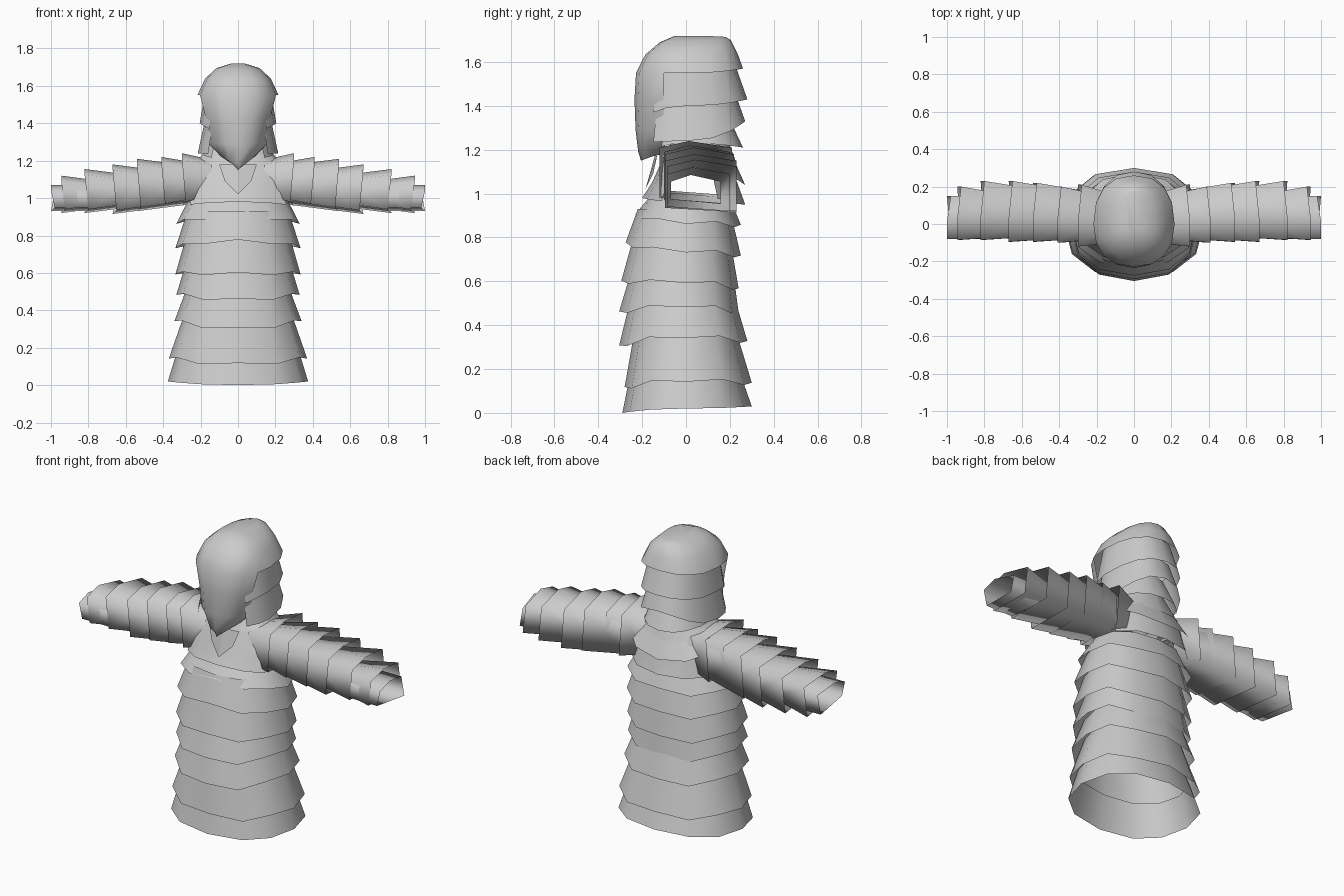
import bpy, bmesh, math

if "Cube" in bpy.data.objects:
    bpy.data.objects.remove(bpy.data.objects["Cube"])

cloth = bpy.data.materials.new("pale grey cloth")
cloth.diffuse_color = (0.6, 0.6, 0.6, 1)
cloth.use_nodes = True
cloth.node_tree.nodes["Principled BSDF"].inputs["Base Color"].default_value = cloth.diffuse_color


def ring(hx, yf, yb, zf, zs, zb, n, zigzag=0.0):
    """Rounded oval: half width, front/back depth, height at front/side/back."""
    pts = []
    for i in range(n):
        a = 2 * math.pi * i / n
        c, s = math.cos(a), math.sin(a)
        x = hx * math.copysign(abs(c) ** 0.85, c)
        y = (yb if s > 0 else yf) * math.copysign(abs(s) ** 0.85, s)
        z = zs + ((zb if s > 0 else zf) - zs) * s * s
        pts.append((x, y, z + zigzag * (1 if i % 2 else -1)))
    return pts


def shell(name, rings, keep=lambda row, s, c: True, cap=False):
    """Open skin through matching rings; keep() drops faces by row and direction."""
    bm = bmesh.new()
    rows = [[bm.verts.new(p) for p in r] for r in rings]
    n = len(rings[0])
    for r in range(len(rows) - 1):
        for i in range(n):
            a = 2 * math.pi * (i + 0.5) / n
            if keep(r, math.sin(a), math.cos(a)):
                j = (i + 1) % n
                bm.faces.new((rows[r][i], rows[r][j], rows[r + 1][j], rows[r + 1][i]))
    if cap:
        bm.faces.new(rows[-1])
    bmesh.ops.delete(bm, geom=[v for v in bm.verts if not v.link_faces], context='VERTS')
    me = bpy.data.meshes.new(name)
    bm.to_mesh(me)
    bm.free()
    me.materials.append(cloth)
    me.shade_smooth()
    ob = bpy.data.objects.new(name, me)
    bpy.context.collection.objects.link(ob)
    return ob


# Robe tiers: hem (width, front, back, z front, z side, z back), top (width, front, back, z)
tiers = [
    ((.375, .29, .30, .00, .02, .03), (.32, .25, .24, .20)),
    ((.37, .28, .30, .11, .15, .13), (.28, .23, .22, .40)),
    ((.34, .305, .28, .30, .35, .32), (.27, .25, .22, .53)),
    ((.33, .305, .24, .455, .49, .45), (.27, .24, .21, .68)),
    ((.335, .295, .24, .595, .60, .56), (.275, .24, .20, .80)),
    ((.335, .275, .25, .77, .74, .71), (.27, .22, .20, .93)),
    ((.33, .23, .25, .90, .87, .85), (.27, .17, .20, .98)),
]
for k, (hem, (hx, yf, yb, z)) in enumerate(tiers):
    shell(f"robe_tier_{k + 1}", [ring(*hem, 12, 0.008 if k else 0),
                                 ring(hx, yf, yb, z, z, z, 12)])

# Chest and shoulders, with open armholes
shell("chest", [
    ring(.29, .20, .27, .98, .96, .95, 12),
    ring(.29, .155, .23, 1.05, 1.05, 1.06, 12),
    ring(.27, .11, .21, 1.15, 1.17, 1.15, 12),
    ring(.20, .09, .19, 1.19, 1.21, 1.21, 12),
    ring(.12, .06, .16, 1.25, 1.24, 1.25, 12),
], keep=lambda r, s, c: r > 1 or abs(c) < .9)

# Back cape under the hood
shell("back_cape", [
    ring(.30, .10, .27, 1.08, 1.12, 1.04, 12),
    ring(.17, .10, .18, 1.22, 1.23, 1.24, 12),
], keep=lambda r, s, c: s > 0)


# Folded collar points on the chest
for side in (-1, 1):
    bm = bmesh.new()
    v = [bm.verts.new(p) for p in ((0, -.185, 1.02), (side * .07, -.15, 1.09),
                                   (side * .10, -.13, 1.18), (0, -.14, 1.18))]
    bm.faces.new(v)
    me = bpy.data.meshes.new("collar_flap")
    bm.to_mesh(me)
    bm.free()
    me.materials.append(cloth)
    bpy.context.collection.objects.link(bpy.data.objects.new("collar_flap", me))


# Sleeves: five-sided cuffs flaring outward
def section(x, zl, zh, yf, yb, lean):
    ym = yf * .6 + yb * .4
    return [(x - lean, yf, zl + .02), (x, yb, zl), (x - lean, yb, zh - .03),
            (x, ym, zh), (x, yf, zh - .03)]


# start x, end x, end z low, z high, y front, y back
sleeves = [
    (.14, .30, .96, 1.24, -.12, .21), (.20, .41, .95, 1.22, -.10, .20),
    (.27, .54, .93, 1.21, -.095, .22), (.40, .67, .915, 1.18, -.095, .23),
    (.54, .82, .92, 1.155, -.085, .23), (.68, .945, .92, 1.12, -.085, .20),
    (.80, 1.0, .93, 1.07, -.08, .15),
]
for side, label in ((1, "left"), (-1, "right")):
    for k, (x0, x1, zl, zh, yf, yb) in enumerate(sleeves):
        d = .035 if k < 6 else 0
        rings = [section(x0, zl + d, zh - d, yf + d * .5, yb - d * 1.2, 0),
                 section(x1, zl, zh, yf, yb, .02)]
        rings = [[(side * x, y, z) for x, y, z in r] for r in rings]
        shell(f"{label}_sleeve_{k + 1}", rings)

# Hood dome running down into the pointed face mask
N = 16
shell("hood_and_mask", [
    ring(.012, .205, .10, 1.15, 1.19, 1.19, N),
    ring(.10, .218, .10, 1.19, 1.23, 1.23, N),
    ring(.165, .23, .15, 1.29, 1.29, 1.29, N),
    ring(.18, .235, .15, 1.43, 1.41, 1.41, N),
    ring(.217, .228, .26, 1.55, 1.55, 1.57, N),
    ring(.175, .185, .235, 1.635, 1.64, 1.64, N),
    ring(.115, .12, .205, 1.69, 1.695, 1.70, N),
    ring(.035, .05, .18, 1.72, 1.72, 1.715, N),
], keep=lambda r, s, c: r > 3 or s < -.5, cap=True)

# Overlapping hood tiers wrapping sides and back
hood = [
    ((.205, .20, .28, 1.34, 1.40, 1.43), (.17, .16, .22, 1.60)),
    ((.215, .20, .27, 1.23, 1.24, 1.33), (.165, .17, .22, 1.47)),
    ((.19, .15, .26, 1.20, 1.23, 1.21), (.14, .12, .18, 1.38)),
]
for k, (hem, (hx, yf, yb, z)) in enumerate(hood):
    shell(f"hood_tier_{k + 1}", [ring(*hem, N), ring(hx, yf, yb, z, z, z, N)],
          keep=lambda r, s, c: s > -.6)

# Neck wrap between hood and chest
shell("neck_wrap", [ring(.22, .08, .23, 1.19, 1.20, 1.14, 12),
                    ring(.13, .05, .17, 1.30, 1.30, 1.30, 12)])
